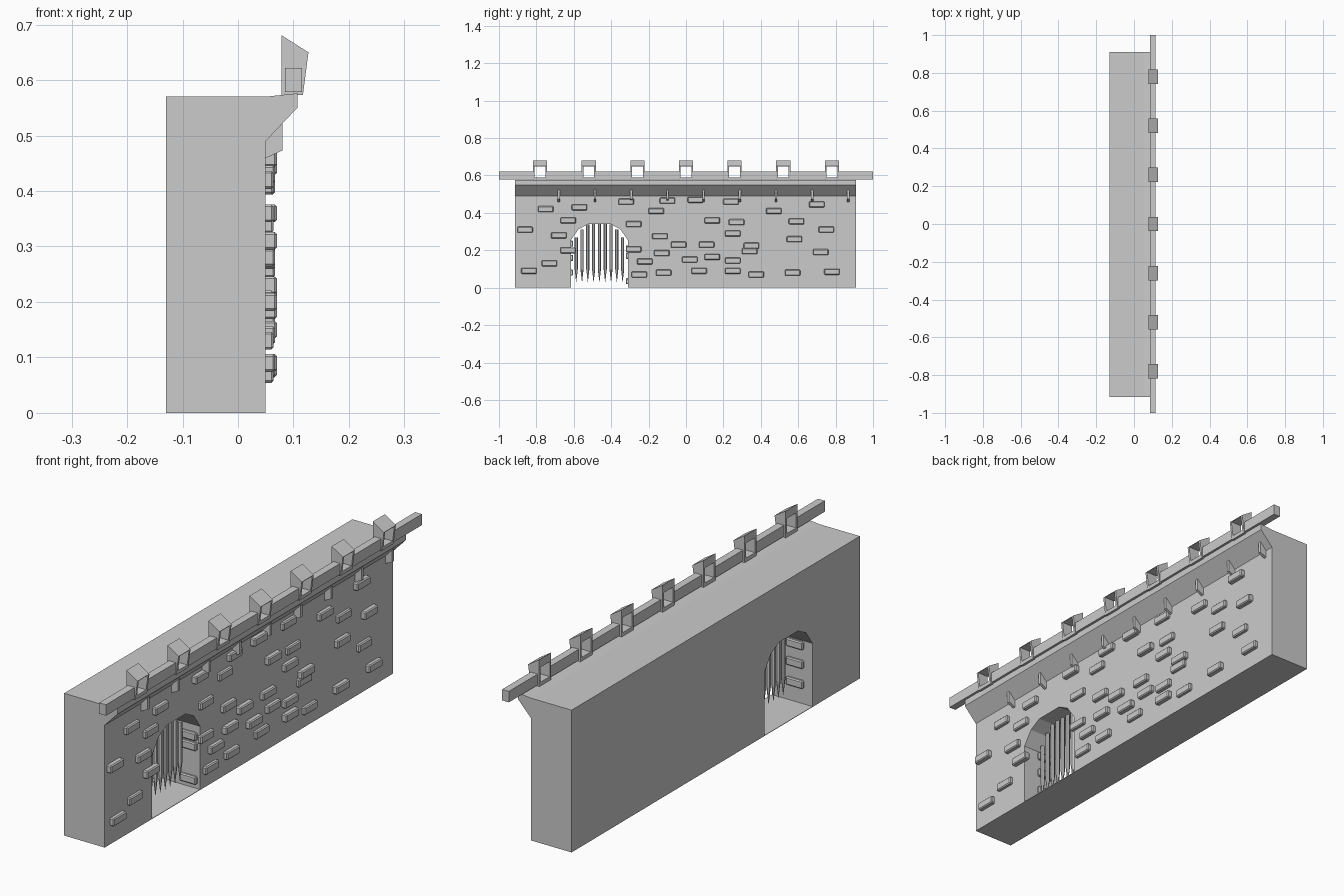
import bpy, bmesh, math
from mathutils import Vector

if "Cube" in bpy.data.objects:
    bpy.data.objects.remove(bpy.data.objects["Cube"])


def prism(name, pts, axis, a, b):
    """Extrude a closed profile: axis 'Y' takes (x, z) points, axis 'X' takes (y, z)."""
    place = (lambda p, t: (p[0], t, p[1])) if axis == 'Y' else (lambda p, t: (t, p[0], p[1]))
    bm = bmesh.new()
    face = bm.faces.new([bm.verts.new(place(p, a)) for p in pts])
    ext = bmesh.ops.extrude_face_region(bm, geom=[face])
    offset = Vector((0, b - a, 0)) if axis == 'Y' else Vector((b - a, 0, 0))
    bmesh.ops.translate(bm, vec=offset,
                        verts=[v for v in ext['geom'] if isinstance(v, bmesh.types.BMVert)])
    bmesh.ops.recalc_face_normals(bm, faces=bm.faces)
    return finish(name, bm)


def finish(name, bm):
    me = bpy.data.meshes.new(name)
    bm.to_mesh(me)
    bm.free()
    ob = bpy.data.objects.new(name, me)
    bpy.context.collection.objects.link(ob)
    return ob


def box(name, x0, x1, y0, y1, z0, z1):
    return prism(name, [(x0, z0), (x1, z0), (x1, z1), (x0, z1)], 'Y', y0, y1)


def cut(ob, cutter):
    mod = ob.modifiers.new("cut", 'BOOLEAN')
    mod.operation, mod.solver, mod.object = 'DIFFERENCE', 'EXACT', cutter
    bpy.context.view_layer.objects.active = ob
    bpy.ops.object.modifier_apply(modifier=mod.name)
    bpy.data.objects.remove(cutter)


def brick(name, centre, size):
    """Block with chamfered edges."""
    bm = bmesh.new()
    bmesh.ops.create_cube(bm, size=1)
    bmesh.ops.scale(bm, vec=size, verts=bm.verts)
    bmesh.ops.bevel(bm, geom=bm.edges[:], offset=0.004, segments=1, affect='EDGES')
    bmesh.ops.translate(bm, vec=centre, verts=bm.verts)
    return finish(name, bm)


# Wall with flared parapet ledge
wall = prism("wall", [(-0.13, 0), (0.05, 0), (0.05, 0.49), (0.107, 0.55),
                      (0.107, 0.576), (0.05, 0.57), (-0.13, 0.57)], 'Y', -0.915, 0.91)

# Gateway arch through the wall, leaving a thin floor
GY = -0.463
half = [(0.152, 0.002), (0.152, 0.255), (0.112, 0.312), (0.06, 0.34)]
arch = [(GY + y, z) for y, z in half] + [(GY - y, z) for y, z in reversed(half)]
cut(wall, prism("arch_cutter", arch, 'X', -0.3, 0.3))

# Portcullis bars with pointed lower ends
for i in range(9):
    y = GY + (i - 4) * 0.031
    top = 0.342 - 0.085 * (abs(i - 4) / 4) ** 2.5 + 0.01
    bm = bmesh.new()
    for r1, r2, z0, z1 in ((0.0005, 0.0085, 0.03, 0.10), (0.0085, 0.0085, 0.10, top)):
        res = bmesh.ops.create_cone(bm, cap_ends=True, segments=6, radius1=r1,
                                    radius2=r2, depth=z1 - z0)
        bmesh.ops.translate(bm, vec=(-0.02, y, (z0 + z1) / 2), verts=res['verts'])
    finish(f"portcullis_bar_{i}", bm)

# Raised bricks on the front face: (y, z) in hundredths
BRICKS = [(-75, 42), (-57, 43), (-86, 31), (-63, 36), (-68, 28), (-63, 20), (-73, 13),
          (-84, 9), (-32, 46), (-16, 41), (-10, 46.5), (5, 47), (24, 46), (47, 41),
          (70, 44.5), (-28, 34), (-14, 27.5), (-4, 23), (-28, 20.5), (-22, 14), (-13, 18.5),
          (-25, 7), (-12, 8), (2, 15), (7, 9), (11, 23), (14, 36), (27, 35), (25, 29),
          (35, 22.5), (34, 19.5), (25, 14.5), (25, 9), (37.5, 7), (14, 16.5), (57, 8),
          (59, 35.5), (58, 26), (75, 31), (72, 19), (78, 8.5)]
for i, (y, z) in enumerate(BRICKS):
    depth = 0.014 + 0.003 * (i % 3)
    brick(f"wall_brick_{i}", (0.047 + depth / 2, y / 100, z / 100), (depth + 0.006, 0.083, 0.032))

# Raised bricks on the gateway jambs
for side, x, heights in ((-1, -0.055, (0.08, 0.16, 0.235)), (1, 0.0, (0.035, 0.17, 0.21))):
    for z in heights:
        brick(f"jamb_brick_{side}_{z}", (x, GY + side * 0.152, z), (0.075, 0.022, 0.032))

# Thin brackets under the ledge
for i in range(9):
    y = -0.68 + i * 0.1935
    prism(f"bracket_{i}", [(0.045, 0.457), (0.08, 0.473), (0.08, 0.524), (0.045, 0.49)],
          'Y', y - 0.006, y + 0.006)

# Hollow merlons with sloping caps
centres = [0.26 * (i - 3) for i in range(7)]
for i, y in enumerate(centres):
    m = prism(f"merlon_{i}", [(0.078, 0.573), (0.117, 0.573), (0.127, 0.65), (0.078, 0.681)],
              'Y', y - 0.038, y + 0.038)
    cut(m, box("window_cutter", 0, 0.2, y - 0.029, y + 0.029, 0.588, 0.648))

# Rail segments running between merlons and past both ends
starts = [-1.0] + [c + 0.031 for c in centres]
ends = [c - 0.031 for c in centres] + [1.0]
for i, (a, b) in enumerate(zip(starts, ends)):
    box(f"rail_{i}", 0.085, 0.115, a, b, 0.578, 0.622)
